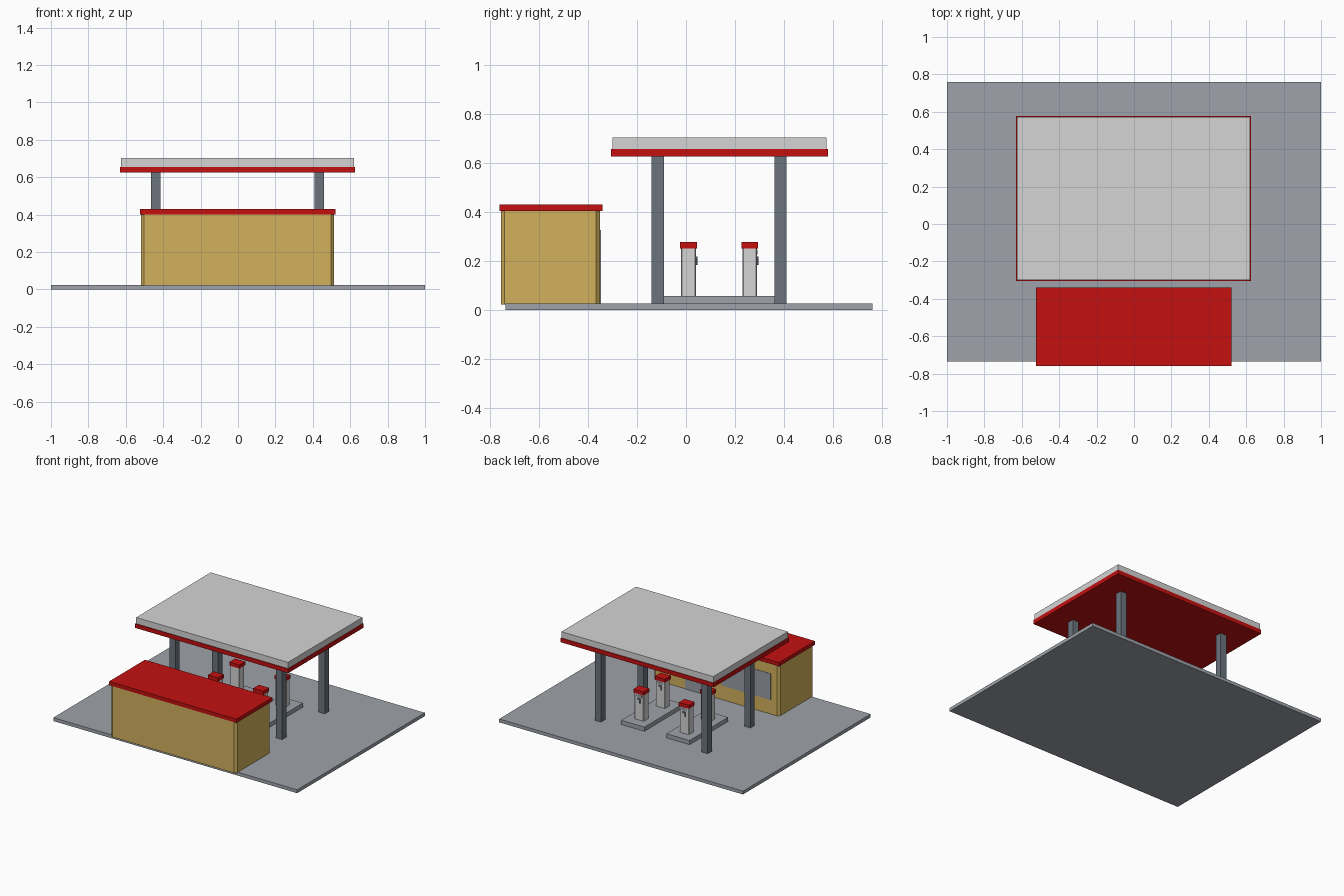
import bpy, bmesh

if "Cube" in bpy.data.objects:
    bpy.data.objects.remove(bpy.data.objects["Cube"])


def material(name, rgb):
    m = bpy.data.materials.new(name)
    m.diffuse_color = (*rgb, 1.0)
    m.use_nodes = True
    m.node_tree.nodes["Principled BSDF"].inputs["Base Color"].default_value = m.diffuse_color
    return m


RED = material("red trim", (0.55, 0.005, 0.005))
LIGHT = material("light grey", (0.66, 0.66, 0.66))
TAN = material("tan wall", (0.65, 0.44, 0.11))
CONCRETE = material("concrete", (0.345, 0.37, 0.405))
STEEL = material("dark steel", (0.145, 0.175, 0.205))
GLASS = material("grey glass", (0.32, 0.34, 0.37))
DARK = material("dark rubber", (0.06, 0.065, 0.07))


def box(name, mat, x, y, z, chamfer=0.0):
    """Box from (min, max) pairs, optionally with chamfered upright edges."""
    bm = bmesh.new()
    bmesh.ops.create_cube(bm, size=1)
    for v in bm.verts:
        for i, (a, b) in enumerate((x, y, z)):
            v.co[i] = (a + b) / 2 + v.co[i] * (b - a)
    if chamfer:
        upright = [e for e in bm.edges
                   if abs(e.verts[0].co.z - e.verts[1].co.z) > 1e-5]
        bmesh.ops.bevel(bm, geom=upright, offset=chamfer, segments=1,
                        affect='EDGES')
    me = bpy.data.meshes.new(name)
    bm.to_mesh(me)
    bm.free()
    me.materials.append(mat)
    ob = bpy.data.objects.new(name, me)
    bpy.context.collection.objects.link(ob)
    return ob


# Forecourt slab
box("forecourt", CONCRETE, (-1, 1), (-0.735, 0.76), (0, 0.025))

# Shop with overhanging flat roof
box("shop_walls", TAN, (-0.518, 0.513), (-0.755, -0.35), (0.022, 0.402), 0.016)
box("shop_roof", RED, (-0.525, 0.52), (-0.76, -0.34), (0.402, 0.43))

# Window and door on the side facing the pumps
box("shop_window", GLASS, (-0.45, -0.05), (-0.354, -0.347), (0.13, 0.325))
box("shop_door", GLASS, (0.04, 0.25), (-0.354, -0.347), (0.025, 0.325))

# Canopy with red fascia
box("canopy_fascia", RED, (-0.63, 0.625), (-0.305, 0.578), (0.625, 0.656))
box("canopy_top", LIGHT, (-0.625, 0.62), (-0.30, 0.573), (0.655, 0.702))

# Canopy columns
for cx in (-0.44, 0.435):
    for cy in (-0.115, 0.385):
        box("canopy_column", STEEL, (cx - 0.025, cx + 0.025),
            (cy - 0.025, cy + 0.025), (0.025, 0.63))


def pump(cx, cy):
    """Fuel pump: body, red cap, screen, nozzle and hose."""
    box("pump_body", LIGHT, (cx - 0.038, cx + 0.038),
        (cy - 0.03, cy + 0.03), (0.055, 0.252), 0.004)
    box("pump_cap", RED, (cx - 0.042, cx + 0.042),
        (cy - 0.034, cy + 0.034), (0.25, 0.276))
    box("pump_screen", GLASS, (cx - 0.024, cx + 0.024),
        (cy + 0.028, cy + 0.0315), (0.225, 0.243))
    box("pump_nozzle", STEEL, (cx - 0.012, cx + 0.012),
        (cy + 0.028, cy + 0.036), (0.205, 0.218))
    box("pump_hose", DARK, (cx - 0.012, cx - 0.005),
        (cy + 0.028, cy + 0.036), (0.183, 0.207))


# Islands with two pumps each
for cx in (-0.188, 0.183):
    box("pump_island", CONCRETE, (cx - 0.095, cx + 0.095),
        (-0.09, 0.362), (0.024, 0.056))
    for cy in (0.01, 0.26):
        pump(cx, cy)
